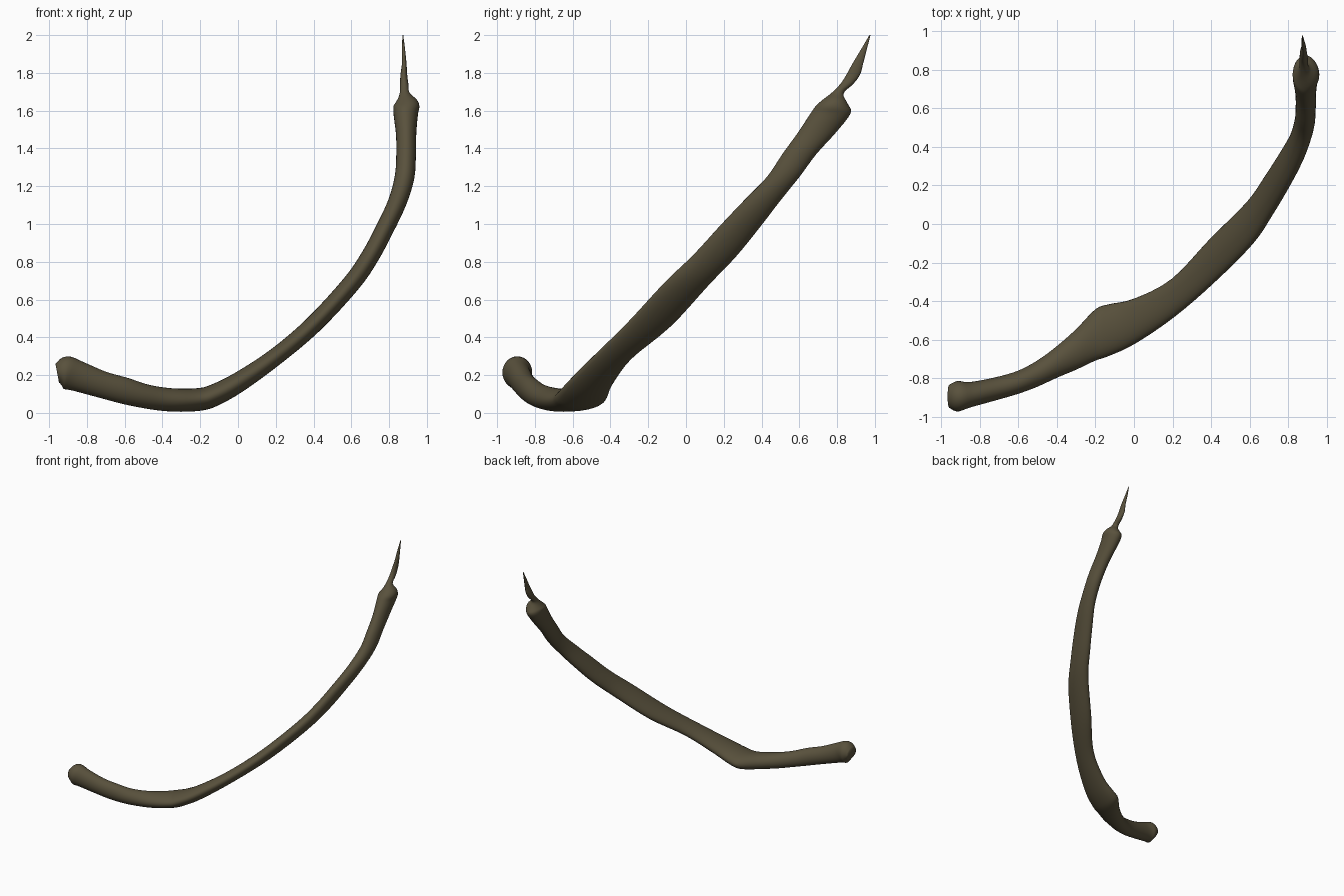
import bpy, bmesh, math
from mathutils import Vector

if "Cube" in bpy.data.objects:
    bpy.data.objects.remove(bpy.data.objects["Cube"])

# Stations along the curved body: x, y, z, half thickness (front view), half depth (y)
STATIONS = [
    (-0.957, -.893, .210, .050, .060), (-0.915, -.893, .214, .086, .079),
    (-0.85, -.885, .195, .081, .066), (-.72, -.855, .150, .071, .060),
    (-.60, -.82, .117, .070, .060), (-.50, -.775, .090, .064, .068),
    (-.40, -.715, .073, .062, .082), (-.30, -.65, .067, .061, .105),
    (-.20, -.575, .072, .060, .133), (-.13, -.55, .092, .058, .134),
    (0, -.505, .160, .053, .118), (.20, -.385, .298, .046, .102),
    (.40, -.195, .468, .047, .120), (.60, .005, .685, .048, .120),
    (.70, .15, .83, .048, .115), (.78, .28, .98, .048, .108),
    (.845, .40, 1.12, .049, .096), (.882, .515, 1.25, .052, .086),
    (.890, .60, 1.37, .052, .090), (.890, .69, 1.48, .054, .100),
    (.888, .765, 1.585, .065, .106), (.892, .777, 1.635, .066, .080),
    (.882, .80, 1.69, .027, .034), (.880, .85, 1.74, .022, .034),
    (.878, .885, 1.79, .018, .036), (.880, .91, 1.85, .012, .028),
    (.876, .94, 1.92, .009, .016), (.873, .974, 2.0, .002, .003),
]
SIDES, STEPS = 28, 4


def spline(p0, p1, p2, p3, t):
    return [0.5 * (2 * b + (c - a) * t + (2 * a - 5 * b + 4 * c - d) * t * t
                   + (3 * b - a - 3 * c + d) * t ** 3)
            for a, b, c, d in zip(p0, p1, p2, p3)]


# Smooth the stations into a dense path
pts = [STATIONS[0]] + STATIONS + [STATIONS[-1]]
path = [spline(*pts[i:i + 4], k / STEPS)
        for i in range(len(STATIONS) - 1) for k in range(STEPS)]
path.append(list(STATIONS[-1]))

# Loft elliptical rings along the path
bm = bmesh.new()
rings = []
for i, (x, y, z, a, b) in enumerate(path):
    p, q = path[max(i - 2, 0)], path[min(i + 2, len(path) - 1)]
    n = Vector((p[2] - q[2], 0, q[0] - p[0])).normalized()
    ring = []
    for k in range(SIDES):
        ang = 2 * math.pi * k / SIDES
        co = Vector((x, y, z)) + n * a * math.cos(ang)
        co.y += b * math.sin(ang)
        ring.append(bm.verts.new(co))
    rings.append(ring)
for r, s in zip(rings, rings[1:]):
    for k in range(SIDES):
        j = (k + 1) % SIDES
        bm.faces.new((r[k], r[j], s[j], s[k]))
bm.faces.new(rings[0])
bm.faces.new(rings[-1])
bmesh.ops.recalc_face_normals(bm, faces=bm.faces)
mesh = bpy.data.meshes.new("curved_pod")
bm.to_mesh(mesh)
bm.free()
pod = bpy.data.objects.new("curved_pod", mesh)
bpy.context.collection.objects.link(pod)

# Olive brown skin, smooth shaded
mat = bpy.data.materials.new("olive_brown")
mat.diffuse_color = (0.10, 0.083, 0.046, 1)
mat.use_nodes = True
mat.node_tree.nodes["Principled BSDF"].inputs["Base Color"].default_value = mat.diffuse_color
mesh.materials.append(mat)
bpy.context.view_layer.objects.active = pod
pod.select_set(True)
bpy.ops.object.shade_smooth_by_angle(angle=math.radians(60))
